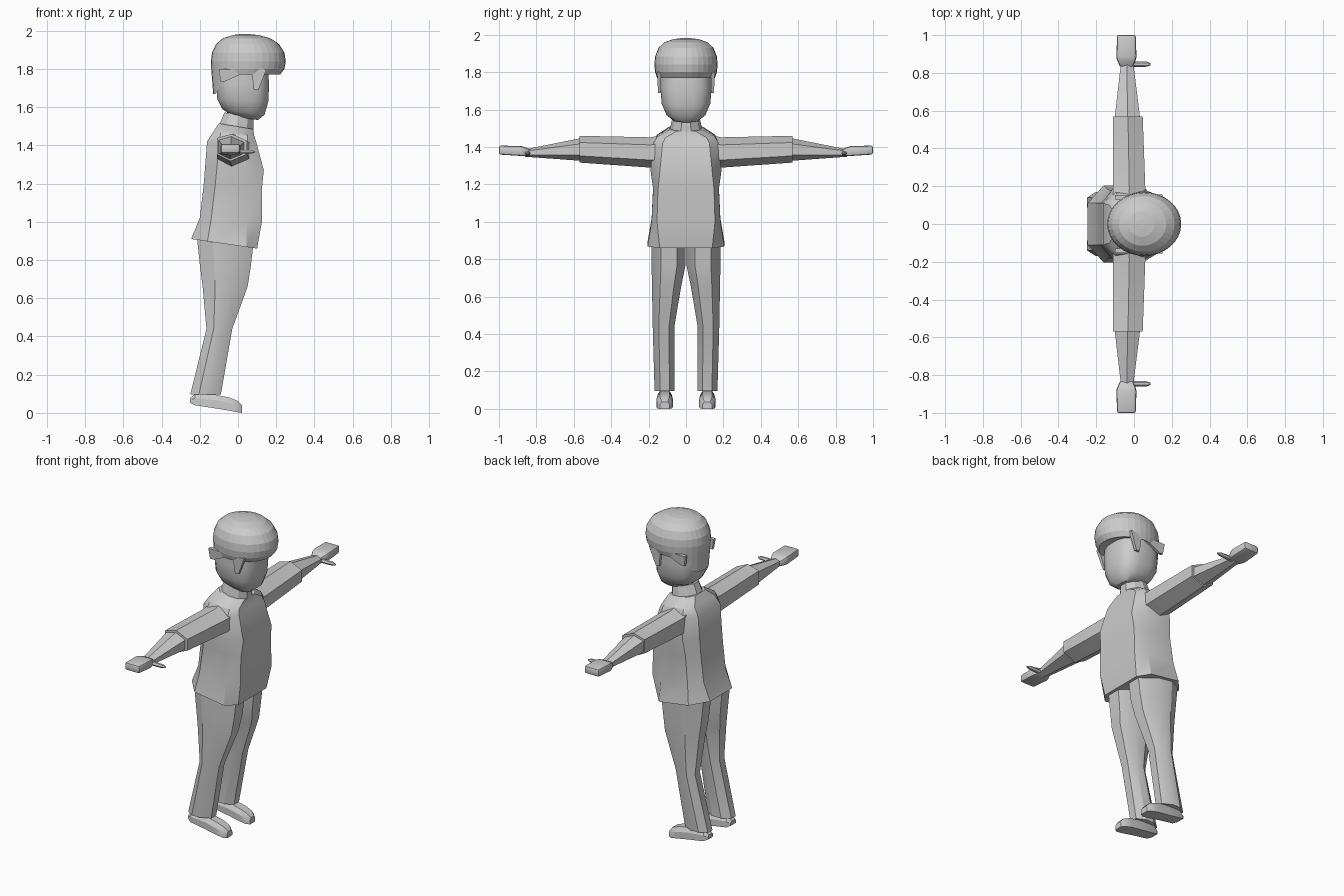
import bpy, bmesh, math

grey = bpy.data.materials.new("plain_grey")
grey.diffuse_color = (0.6, 0.6, 0.6, 1)


def loft(name, rings, mirror=False, smooth=30, bevel=0.0):
    """Skin a list of equal-length point rings and cap both ends."""
    bm = bmesh.new()
    vs = [[bm.verts.new(p) for p in r] for r in rings]
    n = len(vs[0])
    for a, b in zip(vs, vs[1:]):
        for i in range(n):
            j = (i + 1) % n
            bm.faces.new((a[i], a[j], b[j], b[i]))
    bm.faces.new(vs[0])
    bm.faces.new(vs[-1])
    bmesh.ops.recalc_face_normals(bm, faces=bm.faces)
    if bevel:
        bmesh.ops.bevel(bm, geom=bm.edges[:], offset=bevel, segments=2,
                        affect='EDGES', profile=0.5)
    me = bpy.data.meshes.new(name)
    bm.to_mesh(me)
    bm.free()
    me.materials.append(grey)
    ob = bpy.data.objects.new(name, me)
    bpy.context.collection.objects.link(ob)
    if mirror:
        m = ob.modifiers.new("mirror", 'MIRROR')
        m.use_axis = (False, True, False)
    bpy.ops.object.select_all(action='DESELECT')
    ob.select_set(True)
    bpy.context.view_layer.objects.active = ob
    if smooth:
        bpy.ops.object.shade_smooth_by_angle(angle=math.radians(smooth))
    return ob


def panel_ring(xb, xf, w, zb, zf, panel, back, sb, sf):
    """Eight-sided section: flat front panel, sides, flat back; height tilts with x."""
    pts = [(xf, panel), (sf, w), (sb, w), (xb, back)]
    pts += [(x, -y) for x, y in reversed(pts)]
    return [(x, y, zb + (zf - zb) * (x - xb) / (xf - xb)) for x, y in pts]


def oval(cx, cy, z, rx, ry, n, power=1.0, tilt=0.0):
    out = []
    for i in range(n):
        a = 2 * math.pi * (i + 0.5) / n
        c, s = math.cos(a), math.sin(a)
        px = math.copysign(abs(c) ** power, c) * rx
        py = math.copysign(abs(s) ** power, s) * ry
        out.append((cx + px, cy + py, z + tilt * px))
    return out


# Jacket body: flared hem, chest, sloping shoulders
loft("jacket", [panel_ring(*r) for r in [
    (-0.245, 0.10, 0.205, 0.91, 0.86, 0.14, 0.11, -0.16, 0.045),
    (-0.200, 0.125, 0.184, 1.02, 1.00, 0.155, 0.11, -0.14, 0.045),
    (-0.180, 0.125, 0.176, 1.19, 1.17, 0.15, 0.11, -0.12, 0.03),
    (-0.172, 0.135, 0.190, 1.29, 1.27, 0.14, 0.11, -0.11, 0.04),
    (-0.162, 0.095, 0.175, 1.42, 1.42, 0.125, 0.11, -0.10, 0.05),
    (-0.130, 0.085, 0.155, 1.47, 1.45, 0.11, 0.10, -0.09, 0.05),
    (-0.100, 0.080, 0.090, 1.515, 1.485, 0.05, 0.05, -0.06, 0.04)]])

# Collar and neck
loft("collar", [oval(-0.01, 0, 1.49, 0.095, 0.088, 10, tilt=-0.13),
                oval(0.005, 0, 1.562, 0.08, 0.072, 10, tilt=-0.13)])
loft("neck", [oval(0.005, 0, 1.53, 0.07, 0.062, 10),
              oval(0.015, 0, 1.62, 0.07, 0.062, 10)])

# Trouser legs: back x, front x, inner y, outer y, height
legs = []
for xb, xf, yi, yo, z in [
        (-0.25, -0.09, 0.062, 0.168, 0.095), (-0.165, -0.03, 0.062, 0.178, 0.44),
        (-0.185, 0.05, 0.025, 0.182, 0.66), (-0.198, 0.066, 0.004, 0.184, 0.76),
        (-0.215, 0.085, 0.0, 0.184, 0.92)]:
    d, w = xf - xb, yo - yi
    pts = [(1, 0.25), (1, 0.72), (0.62, 1), (0.28, 1),
           (0, 0.72), (0, 0.3), (0.3, 0), (0.68, 0)]
    legs.append([(xb + u * d, yi + v * w, z) for u, v in pts])
loft("trouser_leg", legs, mirror=True)

# Shoes: x, half width, sole z, top z
shoes = []
for x, w, z0, z1 in [(-0.25, 0.026, 0.052, 0.078), (-0.225, 0.038, 0.04, 0.10),
                     (-0.12, 0.040, 0.024, 0.096), (-0.045, 0.044, 0.012, 0.08),
                     (0.0, 0.040, 0.003, 0.062), (0.022, 0.026, 0.0, 0.038)]:
    zm = z0 + 0.6 * (z1 - z0)
    shoes.append([(x, 0.114 + y, z) for y, z in
                  [(-w, z0), (w, z0), (w, zm), (w * 0.6, z1), (-w * 0.6, z1), (-w, zm)]])
loft("shoe", shoes, mirror=True)


# Arms: six-sided sections along y
def hexagon(y, x0, x1, z0, z1):
    d, h = x1 - x0, z1 - z0
    return [(x0 + u * d, y, z0 + v * h) for u, v in
            [(0.5, 1), (1, 0.75), (1, 0.25), (0.45, 0), (0, 0.25), (0, 0.85)]]


loft("sleeve", [hexagon(0.10, -0.11, 0.055, 1.29, 1.47),
                hexagon(0.19, -0.11, 0.06, 1.29, 1.452),
                hexagon(0.57, -0.11, 0.046, 1.317, 1.46)], mirror=True, smooth=20)
loft("forearm", [hexagon(0.54, -0.105, 0.035, 1.325, 1.452),
                 hexagon(0.86, -0.068, -0.005, 1.348, 1.388)], mirror=True, smooth=20)

# Hand: rounded slab, with a thin tapered thumb
loft("hand", [[(-0.04 - w, y, z0), (-0.04 + w, y, z0), (-0.04 + w, y, z1), (-0.04 - w, y, z1)]
              for y, w, z0, z1 in [(0.825, 0.030, 1.352, 1.384), (0.875, 0.053, 1.352, 1.405),
                                   (1.0, 0.050, 1.36, 1.408)]], mirror=True, bevel=0.011)
loft("thumb", [[(x, 0.846 + r * math.cos(a), 1.366 + r * 0.8 * math.sin(a))
                for a in [k * math.pi / 3 for k in range(6)]]
               for x, r in [(-0.04, 0.016), (0.03, 0.015), (0.07, 0.013), (0.088, 0.005)]],
     mirror=True)

# Head: squarish oval narrowing to the chin
loft("head", [oval(cx, 0, z, rx, ry, 16, 0.7, t) for cx, z, rx, ry, t in [
    (0.04, 1.542, 0.065, 0.065, -0.15), (0.028, 1.575, 0.112, 0.105, -0.14),
    (0.025, 1.635, 0.135, 0.132, -0.06), (0.024, 1.72, 0.141, 0.139, 0),
    (0.022, 1.86, 0.13, 0.135, 0)]], smooth=40)


# Hair: domed cap whose rim drops at the nape
def cap_ring(x0, x1, w, z, rim=False):
    pts = []
    for k in range(32):
        a = 2 * math.pi * k / 32
        c, s = math.cos(a), math.sin(a)
        x = (x0 + x1) / 2 + (x1 - x0) / 2 * c
        drop = 0.10 * max(0, min(1, (-0.045 - x) / 0.07)) if rim else 0
        pts.append((x, w * s, z - drop))
    return pts


loft("hair", [
    cap_ring(-0.11, 0.155, 0.135, 1.785, True), cap_ring(-0.13, 0.22, 0.155, 1.77, True),
    cap_ring(-0.14, 0.243, 0.165, 1.80), cap_ring(-0.142, 0.25, 0.169, 1.84),
    cap_ring(-0.136, 0.243, 0.165, 1.885), cap_ring(-0.115, 0.215, 0.147, 1.93),
    cap_ring(-0.08, 0.17, 0.115, 1.96), cap_ring(-0.03, 0.11, 0.068, 1.977),
    cap_ring(0.01, 0.06, 0.025, 1.982)], smooth=0)


# Hanging locks in front of the ears and at the nape corners
def lock(name, x0, x1, tip_x, y, top, tip):
    loft(name, [[(x0, y - 0.012, top), (x1, y - 0.012, top), (x1, y + 0.01, top), (x0, y + 0.01, top)],
                [(tip_x - 0.012, y - 0.012, tip), (tip_x + 0.012, y - 0.012, tip),
                 (tip_x + 0.012, y + 0.004, tip), (tip_x - 0.012, y + 0.004, tip)]],
         mirror=True, smooth=0)


lock("temple_lock", 0.07, 0.15, 0.095, 0.145, 1.80, 1.69)
lock("side_lock", -0.10, 0.08, -0.08, 0.143, 1.80, 1.735)
